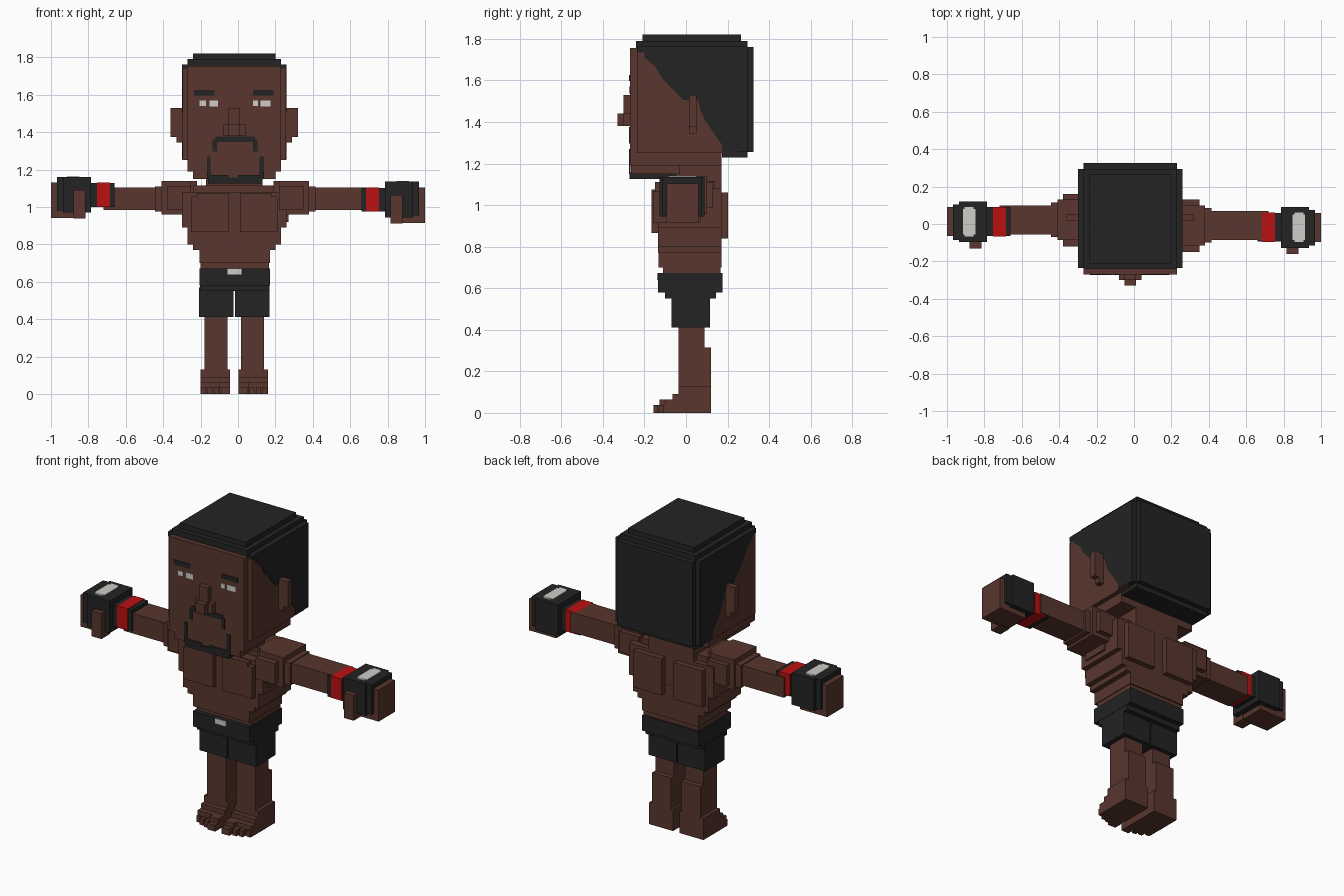
import bpy, bmesh
from mathutils import Vector

def mat(name, rgb):
    m = bpy.data.materials.new(name)
    m.diffuse_color = (*rgb, 1)
    return m

SKIN = mat("brown_skin", (0.098, 0.037, 0.027))
BLACK = mat("black", (0.017, 0.017, 0.017))
RED = mat("red", (0.5, 0.005, 0.005))
WHITE = mat("off_white", (0.62, 0.61, 0.58))
CX = -0.02  # body midline

def finish(name, bm, m):
    bmesh.ops.recalc_face_normals(bm, faces=bm.faces)
    me = bpy.data.meshes.new(name)
    bm.to_mesh(me)
    bm.free()
    me.materials.append(m)
    bpy.context.collection.objects.link(bpy.data.objects.new(name, me))

def boxes(name, m, *bs, flip=None, off=(0, 0, 0)):
    """One object from boxes (x0, x1, y0, y1, z0, z1); flip mirrors x about a plane."""
    bm = bmesh.new()
    for x0, x1, y0, y1, z0, z1 in bs:
        if flip is not None:
            x0, x1 = 2 * flip - x1, 2 * flip - x0
        size = Vector((x1 - x0, y1 - y0, z1 - z0))
        mid = Vector((x0 + x1, y0 + y1, z0 + z1)) / 2 + Vector(off)
        for v in bmesh.ops.create_cube(bm, size=1)["verts"]:
            v.co = v.co * size + mid
    finish(name, bm, m)

def prism(name, m, pts, x0, x1):
    """Extrude a (y, z) profile along x."""
    bm = bmesh.new()
    f = bm.faces.new([bm.verts.new((x0, y, z)) for y, z in pts])
    r = bmesh.ops.extrude_face_region(bm, geom=[f])
    vs = [g for g in r["geom"] if isinstance(g, bmesh.types.BMVert)]
    bmesh.ops.translate(bm, verts=vs, vec=(x1 - x0, 0, 0))
    finish(name, bm, m)

# Head, jaw and neck
boxes("head", SKIN,
      (-0.297, 0.257, -0.235, 0.25, 1.25, 1.74),
      (-0.27, 0.23, -0.27, 0.2, 1.25, 1.755))
boxes("jaw", SKIN,
      (-0.27, 0.23, -0.27, 0.17, 1.19, 1.25),
      (-0.24, 0.20, -0.265, -0.03, 1.15, 1.19))
boxes("neck", SKIN,
      (-0.17, 0.13, -0.05, 0.17, 1.06, 1.25))

# Hair: slanted hairline on the sides, stepped crown and back
edge = [(-0.235, 1.72), (-0.235, 1.745), (-0.2, 1.745), (-0.2, 1.71), (-0.15, 1.67),
        (-0.115, 1.61), (-0.067, 1.56), (-0.014, 1.505), (0.058, 1.505), (0.067, 1.466),
        (0.09, 1.41), (0.125, 1.36), (0.173, 1.29), (0.173, 1.255), (0.295, 1.255),
        (0.295, 1.76), (-0.235, 1.76)]
prism("hair_sides", BLACK, edge[2:], -0.30, 0.26)
boxes("hair_crown", BLACK,
      (-0.30, 0.26, -0.235, 0.295, 1.735, 1.762),
      (-0.27, 0.23, -0.24, 0.295, 1.75, 1.79),
      (-0.24, 0.20, -0.21, 0.265, 1.78, 1.82))
boxes("hair_back", BLACK,
      (-0.27, 0.23, 0.17, 0.325, 1.255, 1.76),
      (-0.27, 0.23, 0.173, 0.295, 1.228, 1.26))

# Ears
for side, flip in (("left", None), ("right", CX)):
    boxes(side + "_ear", SKIN,
          (-0.36, -0.28, 0.015, 0.05, 1.375, 1.53),
          (-0.33, -0.28, 0.015, 0.05, 1.345, 1.38), flip=flip)

# Nose
boxes("nose", SKIN,
      (-0.05, 0.01, -0.30, -0.26, 1.38, 1.53),
      (-0.08, 0.04, -0.30, -0.26, 1.38, 1.44),
      (-0.05, 0.01, -0.33, -0.29, 1.38, 1.44))

# Painted face details as thin plates
F0, F1 = -0.274, -0.268
boxes("eyes", WHITE,
      (-0.205, -0.172, F0, F1, 1.54, 1.568), (-0.152, -0.108, F0, F1, 1.538, 1.57),
      (0.08, 0.106, F0, F1, 1.54, 1.568), (0.12, 0.174, F0, F1, 1.538, 1.57))
boxes("eyebrows", BLACK,
      (-0.235, -0.125, F0, F1, 1.597, 1.625), (0.08, 0.19, F0, F1, 1.597, 1.625))
boxes("moustache", BLACK,
      (-0.12, 0.09, F0, F1, 1.347, 1.377),
      (-0.135, -0.112, F0, F1, 1.297, 1.36), (0.08, 0.103, F0, F1, 1.297, 1.36))
boxes("beard", BLACK,
      (-0.167, -0.147, F0, F1, 1.15, 1.27), (0.115, 0.138, F0, F1, 1.15, 1.27),
      (-0.16, -0.05, F0, F1, 1.15, 1.172), (0.0, 0.13, F0, F1, 1.15, 1.172),
      (-0.16, 0.13, -0.272, -0.07, 1.125, 1.158))

# Torso with stepped waist, chest plates and shoulder blades
boxes("torso", SKIN,
      (-0.30, 0.26, -0.135, 0.17, 0.89, 1.08),
      (-0.27, 0.23, -0.135, 0.172, 0.80, 0.90),
      (-0.24, 0.20, -0.135, 0.172, 0.77, 0.81),
      (-0.205, 0.17, -0.133, 0.172, 0.70, 0.78),
      (-0.20, 0.165, -0.11, 0.165, 0.66, 0.71),
      (-0.24, 0.20, -0.08, 0.14, 1.07, 1.115))
for side, flip in (("left", None), ("right", CX)):
    boxes(side + "_chest", SKIN,
          (-0.25, -0.05, -0.165, -0.12, 0.865, 1.055),
          (-0.22, -0.05, -0.165, -0.12, 0.92, 1.075), flip=flip)
    boxes(side + "_shoulder_blade", SKIN,
          (-0.25, -0.06, 0.15, 0.203, 0.84, 1.06), flip=flip)

# Shorts and buckle
boxes("shorts_waist", BLACK,
      (-0.205, 0.17, -0.135, 0.175, 0.58, 0.672),
      (-0.203, 0.168, -0.10, 0.145, 0.55, 0.59))
for side, flip in (("left", None), ("right", CX)):
    boxes(side + "_shorts_leg", BLACK,
          (-0.208, -0.024, -0.07, 0.115, 0.412, 0.57), flip=flip)
boxes("buckle", WHITE, (-0.055, 0.018, -0.14, -0.132, 0.64, 0.67))

# Legs, feet and toes
for side, flip in (("left", None), ("right", CX)):
    boxes(side + "_leg", SKIN,
          (-0.18, -0.055, -0.035, 0.09, 0.10, 0.43),
          (-0.18, -0.055, -0.035, 0.12, 0.10, 0.315), flip=flip)
    toes = [(x, x + w, y, -0.08, 0, 0.038) for x, w, y in
            ((-0.198, 0.026, -0.11), (-0.163, 0.026, -0.13),
             (-0.128, 0.026, -0.14), (-0.092, 0.05, -0.157))]
    boxes(side + "_foot", SKIN,
          (-0.20, -0.042, -0.035, 0.12, 0, 0.13),
          (-0.20, -0.042, -0.065, 0.0, 0, 0.092),
          (-0.20, -0.042, -0.10, 0.0, 0, 0.064),
          (-0.10, -0.042, -0.128, -0.08, 0, 0.064), *toes, flip=flip)

# Arms, wristbands, gloves and hands
for side, flip, sflip, off in (("left", None, None, (0, 0, 0)),
                               ("right", 0, -0.015, (0, -0.03, -0.025))):
    boxes(side + "_shoulder", SKIN,
          (-0.41, -0.25, -0.085, 0.13, 0.96, 1.14),
          (-0.38, -0.25, -0.12, 0.16, 0.985, 1.11),
          (-0.30, -0.22, -0.06, 0.10, 0.92, 1.14),
          (-0.445, -0.40, -0.07, 0.115, 0.975, 1.11),
          flip=sflip, off=(0, off[1], 0))
    boxes(side + "_forearm", SKIN,
          (-0.72, -0.38, -0.055, 0.10, 0.985, 1.105),
          flip=flip, off=(0, off[1], 0))
    boxes(side + "_wristband", RED, (-0.755, -0.685, -0.067, 0.092, 1.0, 1.13),
          flip=flip, off=off)
    boxes(side + "_wrist_trim", BLACK,
          (-0.687, -0.66, -0.064, 0.09, 1.0, 1.127),
          (-0.79, -0.754, -0.064, 0.09, 1.0, 1.127), flip=flip, off=off)
    boxes(side + "_glove", BLACK,
          (-0.935, -0.785, -0.097, 0.12, 0.97, 1.16),
          (-0.968, -0.92, -0.085, 0.105, 0.98, 1.16), flip=flip, off=off)
    boxes(side + "_glove_patch", WHITE,
          (-0.915, -0.848, -0.055, 0.08, 1.157, 1.164),
          (-0.905, -0.858, -0.067, 0.092, 1.157, 1.163), flip=flip, off=off)
    boxes(side + "_hand", SKIN,
          (-1.0, -0.82, -0.065, 0.09, 0.94, 1.13),
          (-0.88, -0.815, -0.13, -0.05, 0.938, 1.09), flip=flip, off=off)
